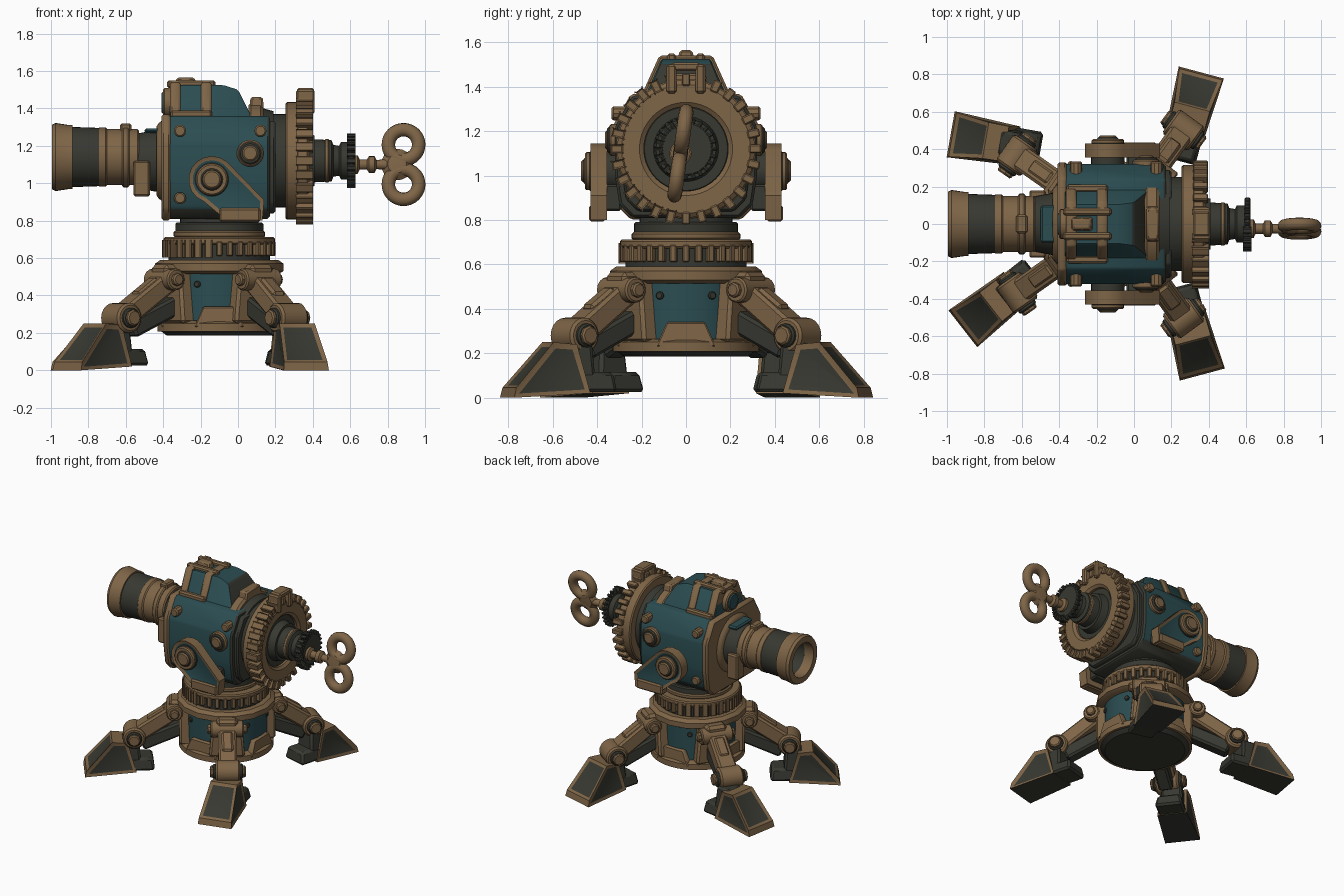
import bpy, bmesh, math
from math import cos, sin, pi, radians
from mathutils import Matrix, Vector

if "Cube" in bpy.data.objects:
    bpy.data.objects.remove(bpy.data.objects["Cube"])


def material(name, rgb):
    m = bpy.data.materials.new(name)
    m.use_nodes = True
    m.diffuse_color = (*rgb, 1)
    m.node_tree.nodes["Principled BSDF"].inputs["Base Color"].default_value = (*rgb, 1)
    return m


BRASS = material("aged brass", (0.21, 0.13, 0.063))
IRON = material("dark iron", (0.039, 0.04, 0.031))
TEAL = material("teal paint", (0.024, 0.074, 0.083))
made = []

# Placement frames
T = lambda x, y, z: Matrix.Translation((x, y, z))
RZ = lambda a: Matrix.Rotation(a, 4, "Z")
RY = lambda a: Matrix.Rotation(a, 4, "Y")
ALONG_X = Matrix(((0, 0, 1, 0), (1, 0, 0, 0), (0, 1, 0, 0), (0, 0, 0, 1)))
side = lambda s: Matrix(((1, 0, 0, 0), (0, 0, s, 0), (0, 1, 0, 0), (0, 0, 0, 1)))
BASE = T(-0.1, 0, 0)
AXIS = T(0, 0, 1.12) @ ALONG_X


def finish(bm, name, mats, M):
    bmesh.ops.transform(bm, matrix=M, verts=bm.verts)
    bmesh.ops.recalc_face_normals(bm, faces=bm.faces)
    me = bpy.data.meshes.new(name)
    bm.to_mesh(me)
    bm.free()
    for m in mats:
        me.materials.append(m)
    ob = bpy.data.objects.new(name, me)
    bpy.context.collection.objects.link(ob)
    made.append(ob)
    return ob


def lathe(name, mat, M, profile, n=40):
    """Turn (height, radius) pairs round local z."""
    bm = bmesh.new()
    rings = [[bm.verts.new((r * cos(2 * pi * i / n), r * sin(2 * pi * i / n), h))
              for i in range(n)] for h, r in profile]
    for a, b in zip(rings, rings[1:]):
        for i in range(n):
            j = (i + 1) % n
            bm.faces.new((a[i], a[j], b[j], b[i]))
    bmesh.ops.remove_doubles(bm, verts=bm.verts, dist=1e-5)
    return finish(bm, name, [mat], M)


def disc(name, mat, M, a, b, r, n=40, c=0.008):
    return lathe(name, mat, M, [(a, 0), (a, r - c), (a + c, r), (b - c, r), (b, r - c), (b, 0)], n)


def add_box(bm, size, M, top=(1, 1), bevel=0.0):
    vs = bmesh.ops.create_cube(bm, size=1)["verts"]
    for v in vs:
        k = top if v.co.z > 0 else (1, 1)
        v.co = M @ Vector((v.co.x * size[0] * k[0], v.co.y * size[1] * k[1], v.co.z * size[2]))
    if bevel:
        edges = list({e for v in vs for e in v.link_edges})
        bmesh.ops.bevel(bm, geom=edges, offset=bevel, segments=1, affect="EDGES")


def box(name, mat, M, size, top=(1, 1), bevel=0.01):
    bm = bmesh.new()
    add_box(bm, size, Matrix(), top, bevel)
    return finish(bm, name, [mat], M)


def teeth(name, mat, M, r, n, size, h):
    bm = bmesh.new()
    for i in range(n):
        add_box(bm, size, RZ(2 * pi * i / n) @ T(r, 0, h), bevel=0.006)
    return finish(bm, name, [mat], M)


def prism(name, mats, M, pts, a, b, inset=0.0, bevel=0.0):
    """Extrude a local xy outline from a to b; inset the b face in the second colour."""
    bm = bmesh.new()
    f = bm.faces.new([bm.verts.new((x, y, a)) for x, y in pts])
    top = bmesh.ops.extrude_face_region(bm, geom=[f], use_keep_orig=True)["geom"]
    bmesh.ops.translate(bm, vec=(0, 0, b - a), verts=[g for g in top if isinstance(g, bmesh.types.BMVert)])
    cap = [g for g in top if isinstance(g, bmesh.types.BMFace)]
    bmesh.ops.recalc_face_normals(bm, faces=bm.faces)
    if bevel:
        bmesh.ops.bevel(bm, geom=bm.edges[:], offset=bevel, segments=1, affect="EDGES")
    if inset:
        bmesh.ops.inset_individual(bm, faces=cap, thickness=inset, depth=-0.008)
        cap[0].material_index = 1
    return finish(bm, name, mats, M)


def beam(name, mat, L, p, q, w, h):
    d = Vector(q) - Vector(p)
    m = (Vector(p) + Vector(q)) / 2
    box(name, mat, L @ T(*m) @ RY(-math.atan2(d.z, d.x)), (d.length, w, h), bevel=0.014)


# Pedestal drum
lathe("drum_foot", IRON, BASE, [(0.185, 0), (0.185, 0.28), (0.215, 0.32), (0.215, 0)])
lathe("drum_rim", BRASS, BASE, [(0.208, 0), (0.208, 0.33), (0.25, 0.33), (0.265, 0.3), (0.265, 0)])
disc("drum_shell", TEAL, BASE, 0.24, 0.54, 0.285)
lathe("drum_collar", BRASS, BASE, [(0.515, 0), (0.515, 0.315), (0.53, 0.343), (0.57, 0.343), (0.59, 0.315), (0.59, 0)], 16)
disc("bearing", IRON, BASE, 0.58, 0.7, 0.272)
disc("gear_band", BRASS, BASE, 0.672, 0.712, 0.298)
teeth("turntable_teeth", BRASS, BASE, 0.283, 32, (0.036, 0.032, 0.08), 0.65)
disc("neck_ring", BRASS, BASE, 0.71, 0.745, 0.245)
disc("neck", IRON, BASE, 0.735, 0.79, 0.235)
disc("neck_top", IRON, BASE, 0.78, 0.86, 0.21)
for k in range(4):
    F = BASE @ RZ(k * pi / 2)
    box("drum_notch", BRASS, F @ T(0.285, 0, 0.285), (0.05, 0.27, 0.11), (0.8, 0.64), 0.006)
    for s in (-1, 1):
        disc("drum_rivet", IRON, F @ RZ(s * 0.42) @ RY(pi / 2) @ T(-0.46, 0, 0), 0.27, 0.298, 0.018, 10, 0.005)

# Legs: hip angle, knee reach, toe position, foot angle
LEGS = ((54, 0.62, (0.36, 0.81), 75), (-54, 0.62, (0.365, -0.805), -75),
        (145, 0.64, (-0.98, 0.48), 170), (-145, 0.64, (-0.915, -0.56), 218))
for hip, reach, toe, yaw in LEGS:
    L = BASE @ RZ(radians(hip))
    F = T(*toe, 0) @ RZ(radians(yaw))
    box("hip_bracket", BRASS, L @ T(0.275, 0, 0.4), (0.1, 0.25, 0.3), (1.1, 0.8), 0.015)
    box("hip_block", BRASS, L @ T(0.33, 0, 0.5), (0.14, 0.15, 0.13), bevel=0.02)
    beam("leg_strut", BRASS, L, (0.33, 0, 0.49), (reach, 0, 0.28), 0.13, 0.11)
    beam("leg_brace", IRON, L, (0.27, 0, 0.36), (reach - 0.05, 0, 0.22), 0.1, 0.1)
    beam("strut_plate", BRASS, L, (0.42, 0, 0.49), (0.55, 0, 0.4), 0.08, 0.03)
    hipbolt = L @ T(0.36, 0, 0.485) @ side(1)
    knee = L @ T(reach, 0, 0.28) @ side(1)
    disc("hip_pin", BRASS, hipbolt, -0.115, 0.115, 0.058, 16)
    disc("hip_pin_cap", BRASS, hipbolt, -0.14, 0.14, 0.034, 8)
    disc("knee_drum", BRASS, knee, -0.085, 0.085, 0.08, 20, 0.012)
    disc("knee_pin", IRON, knee, -0.105, 0.105, 0.054, 16)
    disc("knee_pin_cap", BRASS, knee, -0.125, 0.125, 0.044, 8)
    box("ankle_block", IRON, F @ T(-0.32, 0, 0.15), (0.15, 0.17, 0.2), (0.8, 0.8), 0.015)
    box("heel", IRON, F @ T(-0.39, 0, 0.07), (0.2, 0.2, 0.09), (0.85, 0.8), 0.015)
    # Wedge foot with dark panels set into a brass frame, and a dark sole
    bm = bmesh.new()
    for u, w, z in ((0, 0.125, 0), (-0.01, 0.12, 0.045), (-0.19, 0.098, 0.25),
                    (-0.3, 0.096, 0.24), (-0.36, 0.105, 0.02)):
        for s in (-1, 1):
            bm.verts.new((u, s * w, z))
    bmesh.ops.convex_hull(bm, input=bm.verts[:])
    bmesh.ops.dissolve_limit(bm, angle_limit=0.25, verts=bm.verts[:], edges=bm.edges[:])
    bmesh.ops.recalc_face_normals(bm, faces=bm.faces)
    sole = [f for f in bm.faces if f.normal.z < -0.8]
    panels = [f for f in bm.faces if f.calc_area() > 0.024 and f not in sole]
    bmesh.ops.inset_individual(bm, faces=panels, thickness=0.03, depth=-0.008)
    for f in panels + sole:
        f.material_index = 1
    finish(bm, "foot", [BRASS, IRON], F)

# Main housing, dark underneath and behind
half = [(0.24, 0.81), (0.3, 0.87), (0.32, 1.0), (0.32, 1.22), (0.24, 1.36)]
outline = half + [(-y, z) for y, z in reversed(half)]
grow = lambda k: [(y * k, 1.1 + (z - 1.1) * k) for y, z in outline]
ob = prism("housing", [TEAL, IRON], ALONG_X, outline, -0.38, 0.17, bevel=0.012)
for p in ob.data.polygons:
    if p.normal.x > 0.6 or p.normal.z < -0.6:
        p.material_index = 1
prism("front_frame", [BRASS], ALONG_X, grow(1.03), -0.41, -0.36, bevel=0.012)
prism("rear_frame", [IRON], ALONG_X, grow(0.9), 0.16, 0.2, bevel=0.01)
for s in (-1, 1):
    W = side(s)
    for x, z in ((-0.31, 1.28), (-0.31, 0.92), (0.12, 1.28)):
        disc("housing_bolt", BRASS, W @ T(x, z, 0), 0.26, 0.335, 0.033, 10)
    disc("side_port", BRASS, W @ T(0.065, 1.16, 0), 0.3, 0.345, 0.072, 20)
    disc("side_port_ring", IRON, W @ T(0.065, 1.16, 0), 0.3, 0.355, 0.06, 20)
    disc("side_port_cap", BRASS, W @ T(0.065, 1.16, 0), 0.3, 0.365, 0.042, 20)
    # Trunnion arm
    arc = [(-0.14 + 0.125 * cos(radians(a)), 1.02 + 0.125 * sin(radians(a))) for a in range(50, 251, 20)]
    arm = arc + [(-0.06, 0.8), (0.13, 0.8), (0.14, 0.91)]
    prism("trunnion_arm", [BRASS, TEAL], W, arm, 0.355, 0.43, inset=0.022)
    disc("trunnion_axle", IRON, W @ T(-0.14, 1.02, 0), 0.3, 0.438, 0.09, 24)
    disc("trunnion_hub", BRASS, W @ T(-0.14, 1.02, 0), 0.42, 0.455, 0.086, 24)
    disc("trunnion_cap", IRON, W @ T(-0.14, 1.02, 0), 0.44, 0.462, 0.06, 24)
    disc("trunnion_nut", BRASS, W @ T(-0.14, 1.02, 0), 0.44, 0.472, 0.05, 12)
    box("arm_foot", BRASS, W @ T(0.01, 0.83, 0.4), (0.22, 0.075, 0.072))
    box("arm_mount", IRON, W @ T(0.03, 0.9, 0.33), (0.14, 0.12, 0.08))

# Sight cabin on the roof, with a dark sloping back
cabin = [(-0.37, 1.32), (-0.36, 1.5), (-0.3, 1.525), (-0.08, 1.525), (0.0, 1.5), (0.085, 1.33)]
ob = prism("roof_cabin", [TEAL, IRON], side(1), cabin, -0.2, 0.2, bevel=0.01)
for v in ob.data.vertices:
    v.co.y *= 1 - 2.2 * (v.co.z - 1.32)
for p in ob.data.polygons:
    if p.normal.x > 0.6:
        p.material_index = 1
for x in (-0.335, -0.17):
    rib = [(-0.21, 1.34), (-0.12, 1.54), (0.12, 1.54), (0.21, 1.34)]
    prism("roof_rib", [BRASS], ALONG_X, rib, x - 0.028, x + 0.028, bevel=0.01)
for s in (-1, 1):
    box("roof_rail", BRASS, T(-0.25, s * 0.065, 1.53), (0.26, 0.04, 0.04))
    box("roof_side_rail", BRASS, T(-0.25, s * 0.19, 1.37), (0.22, 0.04, 0.04))
box("roof_cap", BRASS, T(-0.28, 0, 1.54), (0.12, 0.08, 0.05), (0.8, 0.7))
front_port = T(0, 0, 1.43) @ ALONG_X
disc("sight_ring", BRASS, front_port, -0.4, -0.35, 0.08, 24)
disc("sight_lens", TEAL, front_port, -0.408, -0.36, 0.06, 24)

# Barrel
GUN = T(0, 0, 1.14) @ ALONG_X
lathe("barrel_root", IRON, AXIS, [(-0.56, 0), (-0.54, 0.145), (-0.44, 0.165), (-0.38, 0.17), (-0.38, 0)])
lathe("barrel_collar", BRASS, AXIS, [(-0.435, 0.14), (-0.435, 0.185), (-0.425, 0.2), (-0.38, 0.24), (-0.38, 0.14)])
box("collar_plate", TEAL, T(-0.46, 0, 1.28), (0.08, 0.2, 0.025))
disc("barrel_sleeve", BRASS, GUN, -0.74, -0.53, 0.15)
disc("barrel_sleeve_lip", BRASS, GUN, -0.75, -0.7, 0.158)
lathe("barrel_tube", IRON, GUN, [(-0.72, 0), (-0.72, 0.155), (-0.92, 0.162), (-0.92, 0.125), (-0.76, 0.12), (-0.76, 0)])
lathe("muzzle", BRASS, GUN, [(-0.885, 0.15), (-0.885, 0.172), (-0.91, 0.172), (-0.975, 0.182), (-0.995, 0.172),
                             (-0.995, 0.128), (-0.82, 0.122), (-0.82, 0.15)])
disc("barrel_clamp", BRASS, GUN, -0.62, -0.58, 0.162)
box("clamp_lug", BRASS, T(-0.6, 0, 1.295), (0.06, 0.1, 0.05))
for s in (-1, 1):
    box("barrel_bracket", BRASS, T(-0.515, s * 0.135, 1.025), (0.09, 0.09, 0.19))

# Rear crown wheel
disc("wheel_seat", IRON, AXIS, 0.1, 0.27, 0.25)
lathe("rear_arch", BRASS, AXIS, [(0.055, 0.2), (0.055, 0.295), (0.07, 0.31), (0.12, 0.31), (0.135, 0.295), (0.135, 0.2)])
lathe("arch_skirt", IRON, AXIS, [(0.12, 0.2), (0.12, 0.285), (0.19, 0.265), (0.19, 0.2)])
box("arch_latch", BRASS, T(0.1, 0, 1.42), (0.075, 0.2, 0.08), (0.9, 0.85))
disc("wheel_plate", BRASS, AXIS, 0.255, 0.325, 0.315)
lathe("wheel_rim", BRASS, AXIS, [(0.3, 0.19), (0.37, 0.19), (0.385, 0.21), (0.385, 0.29), (0.37, 0.31), (0.3, 0.31)])
teeth("wheel_teeth", BRASS, AXIS, 0.312, 28, (0.056, 0.038, 0.08), 0.355)
disc("wheel_recess", IRON, AXIS, 0.3, 0.355, 0.195)
for s in (-1, 1):
    box("wheel_clip", BRASS, T(0.36, s * 0.065, 1.435), (0.1, 0.045, 0.13))
box("wheel_clip_bridge", BRASS, T(0.36, 0, 1.49), (0.09, 0.13, 0.04))

# Winding shaft and key
lathe("shaft_cone", IRON, AXIS, [(0.34, 0), (0.34, 0.15), (0.41, 0.135), (0.41, 0.115), (0.5, 0.11),
                                 (0.51, 0.085), (0.54, 0.08), (0.55, 0.1), (0.6, 0.1), (0.6, 0)])
disc("shaft_collar", BRASS, AXIS, 0.46, 0.49, 0.116)
disc("pinion", IRON, AXIS, 0.59, 0.622, 0.122)
teeth("pinion_teeth", IRON, AXIS, 0.124, 24, (0.035, 0.018, 0.032), 0.606)
KEY = T(0, -0.025, 1.1) @ Matrix.Rotation(radians(-8), 4, "X")
lathe("key_shaft", BRASS, KEY @ ALONG_X, [(0.6, 0), (0.6, 0.05), (0.64, 0.05), (0.65, 0.028), (0.69, 0.028),
                                          (0.7, 0.045), (0.73, 0.045), (0.74, 0.025), (0.85, 0.03), (0.85, 0)], 16)
for s in (-1, 1):
    loop = [(0.033 * sin(a), 0.081 + 0.036 * cos(a)) for a in [i * pi / 6 for i in range(13)]]
    lathe("key_loop", BRASS, KEY @ T(0.885, 0, s * 0.107) @ side(1), loop)
lathe("key_web", BRASS, KEY @ T(0.85, 0, 0) @ side(1), [(-0.034, 0), (-0.03, 0.05), (0, 0.085), (0.03, 0.05), (0.034, 0)], 20)

# Smooth shading with sharp edges kept
bpy.ops.object.select_all(action="DESELECT")
for ob in made:
    ob.select_set(True)
bpy.context.view_layer.objects.active = made[0]
bpy.ops.object.shade_smooth_by_angle(angle=radians(35))
